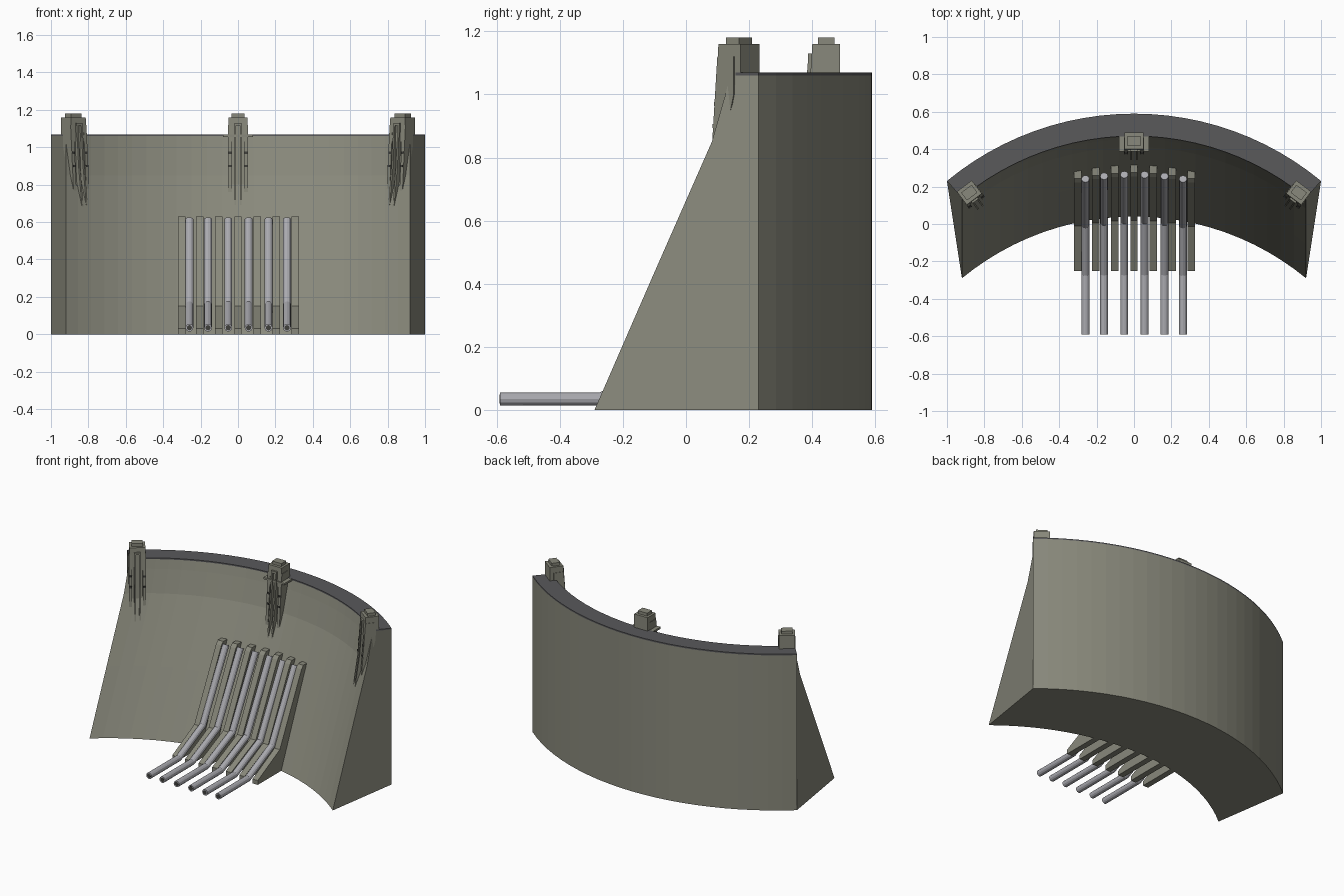
import bpy, bmesh, math
from mathutils import Matrix, Vector

if "Cube" in bpy.data.objects:
    bpy.data.objects.remove(bpy.data.objects["Cube"])


def mat(name, col):
    m = bpy.data.materials.new(name)
    m.diffuse_color = (*col, 1)
    m.use_nodes = True
    m.node_tree.nodes["Principled BSDF"].inputs["Base Color"].default_value = m.diffuse_color
    return m


CONCRETE = mat("concrete", (0.25, 0.25, 0.20))
ROAD = mat("road_grey", (0.10, 0.10, 0.105))
STEEL = mat("pipe_steel", (0.40, 0.40, 0.43))
DARK = mat("dark_opening", (0.05, 0.05, 0.045))


def finish(name, bm, material):
    bmesh.ops.recalc_face_normals(bm, faces=bm.faces)
    me = bpy.data.meshes.new(name)
    bm.to_mesh(me)
    bm.free()
    ob = bpy.data.objects.new(name, me)
    bpy.context.collection.objects.link(ob)
    me.materials.append(material)
    return ob


def loft(name, rings, material):
    """Skin equal closed rings and cap both ends."""
    bm = bmesh.new()
    vs = [[bm.verts.new(p) for p in r] for r in rings]
    n = len(vs[0])
    for a, b in zip(vs, vs[1:]):
        for i in range(n):
            j = (i + 1) % n
            bm.faces.new((a[i], a[j], b[j], b[i]))
    bm.faces.new(vs[0])
    bm.faces.new(vs[-1])
    return finish(name, bm, material)


def prism(name, profile, x0, x1, material, M=Matrix()):
    """Extrude a (y, z) profile along x."""
    rings = [[M @ Vector((x, y, z)) for y, z in profile] for x in (x0, x1)]
    return loft(name, rings, material)


def box(name, x0, x1, y0, y1, z0, z1, material, M=Matrix()):
    return prism(name, [(y0, z0), (y1, z0), (y1, z1), (y0, z1)], x0, x1, material, M)


# Plan arcs: the front is one arc shifted back with height, the rear is vertical
def front_arc(x):
    return 0.04 - 1.447 + math.sqrt(1.447 ** 2 - x * x)


def back_arc(x):
    return 0.59 - 1.569 + math.sqrt(1.569 ** 2 - x * x)


# Dam wall and crest road
SEG = 24
PROFILE = [(0, 0), (0.185, 0.425), (0.372, 0.85), (0.415, 1.0), (0.43, 1.06)]
wall, road = [], []
for i in range(SEG + 1):
    s = -1 + 2 * i / SEG
    ab, af = s * math.asin(1 / 1.569), s * math.asin(0.92 / 1.447)
    xb, xf = 1.569 * math.sin(ab), 1.447 * math.sin(af)
    yb, yf = back_arc(xb), front_arc(xf)
    wall.append([(xf, yf + f, z) for f, z in PROFILE] + [(xb, yb, 1.06), (xb, yb, 0)])
    road.append([(xf, yf + 0.43, 1.06), (xf, yf + 0.43, 1.069),
                 (xb, yb, 1.069), (xb, yb, 1.06)])
loft("dam_wall", wall, CONCRETE)
loft("crest_road", road, ROAD)


# Towers with buttress legs running down the front of the wall
def tower(tag, x, y, angle):
    M = Matrix.Translation((x, y, 0)) @ Matrix.Rotation(math.radians(angle), 4, 'Z')
    prism("tower_body_" + tag,
          [(-0.05, 1.03), (0.045, 1.03), (0.045, 1.16), (-0.043, 1.16)],
          -0.05, 0.05, CONCRETE, M)
    box("tower_cap_" + tag, -0.035, 0.035, -0.025, 0.027, 1.15, 1.18, CONCRETE, M)
    # recessed centre panel
    prism("tower_panel_" + tag,
          [(-0.04, 1.1), (-0.055, 0.8), (0, 0.85), (0.02, 1.05)],
          -0.035, 0.035, CONCRETE, M)
    box("fin_head_" + tag, -0.02, 0.02, -0.056, -0.04, 1.115, 1.13, CONCRETE, M)
    for s in (-1, 1):
        prism("tower_leg_" + tag,
              [(-0.045, 1.12), (-0.072, 0.76), (-0.03, 0.8), (0.02, 1.0), (0.02, 1.12)],
              s * 0.033, s * 0.053, CONCRETE, M)
        prism("tower_fin_" + tag,
              [(-0.055, 1.13), (-0.072, 0.9), (-0.103, 0.68), (-0.06, 0.72), (0, 1.13)],
              s * 0.01, s * 0.02, CONCRETE, M)
        for z, d in ((0.97, -0.060), (0.90, -0.066)):
            box("leg_bracket_" + tag, s * 0.034, s * 0.05, d, -0.04, z - 0.006, z + 0.006, DARK, M)
        # side windows
        for y0, y1 in ((-0.032, -0.022), (-0.008, 0.012)):
            box("tower_window_" + tag, s * 0.046, s * 0.0515, y0, y1, 1.105, 1.115, DARK, M)
    return M


M = tower("centre", 0, 0.443, 0)
box("tower_platform", -0.08, 0.08, -0.055, 0.04, 1.055, 1.068, CONCRETE, M)
tower("right", 0.88, 0.167, -37)
tower("left", -0.88, 0.167, 37)

# Outlet piers against the foot of the wall
for x in (-0.302, -0.205, -0.103, 0, 0.103, 0.205, 0.305):
    d = front_arc(x) - 0.04
    prism("outlet_pier",
          [(-0.25, 0), (-0.25, 0.03), (0.02 + d, 0.15), (0.255 + d, 0.61),
           (0.275 + d, 0.63), (0.33 + d, 0.63), (0.1 + d, 0)],
          x - 0.02, x + 0.02, CONCRETE)

# Pipes between the piers, bent from the slope to level
for x in (-0.26, -0.16, -0.052, 0.057, 0.163, 0.262):
    d = front_arc(x) - 0.04
    path = [(-0.59, 0.035), (-0.27, 0.035), (0.015 + d, 0.16), (0.265 + d, 0.615)]
    dirs = [(Vector(b) - Vector(a)).normalized() for a, b in zip(path, path[1:])]
    rings = []
    for i, p in enumerate(path):
        t = (dirs[max(i - 1, 0)] + dirs[min(i, 2)]).normalized()
        rings.append([(x + 0.021 * math.cos(a), p[0] - t.y * 0.021 * math.sin(a),
                       p[1] + t.x * 0.021 * math.sin(a))
                      for a in [k * math.tau / 12 for k in range(12)]])
    loft("outlet_pipe", rings, STEEL)
    # dark pipe mouth
    loft("pipe_mouth", [[(x + 0.014 * math.cos(k * math.tau / 12), y,
                          0.035 + 0.014 * math.sin(k * math.tau / 12)) for k in range(12)]
                        for y in (-0.591, -0.585)], DARK)
